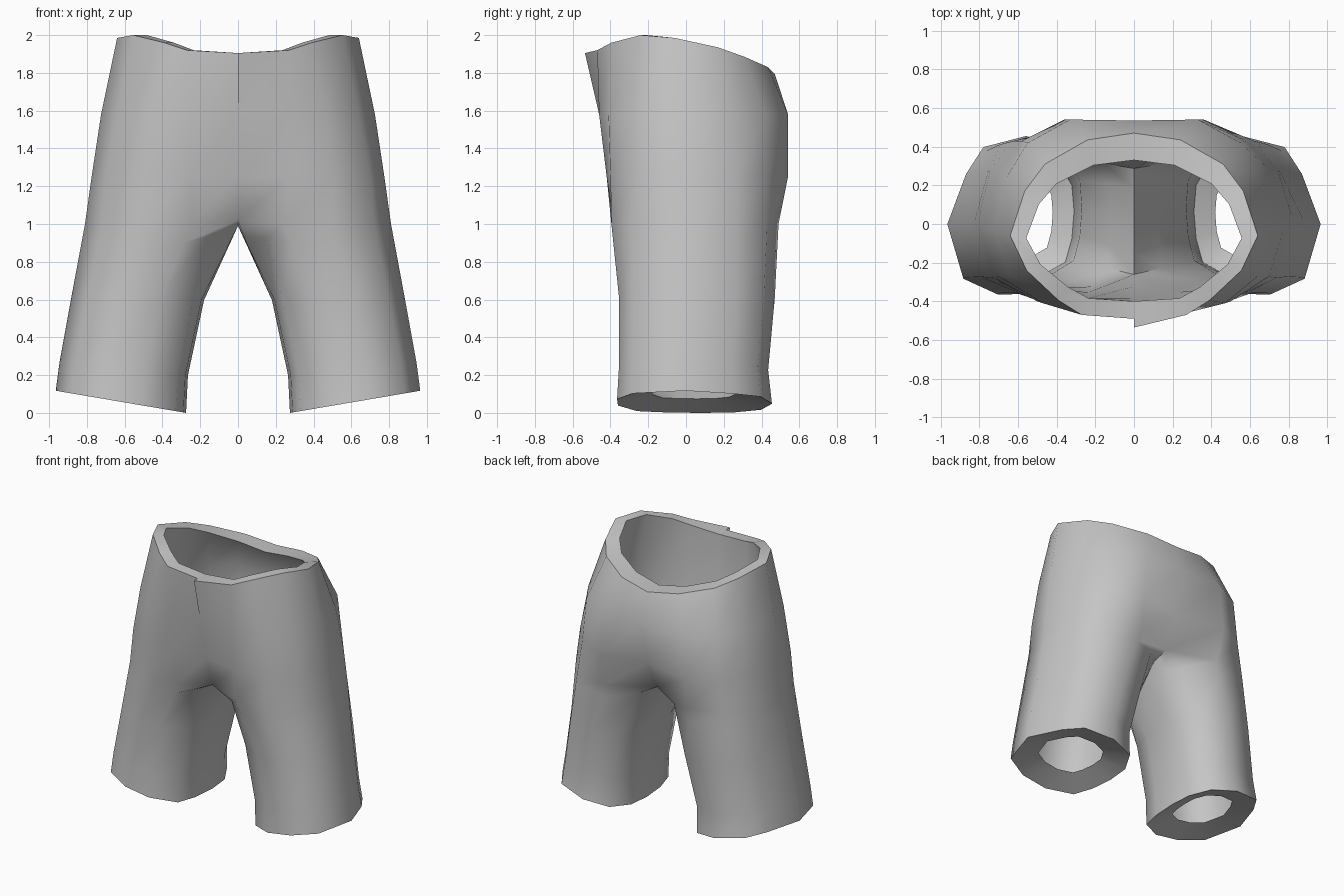
import bpy, bmesh

if "Cube" in bpy.data.objects:
    bpy.data.objects.remove(bpy.data.objects["Cube"])

# Horizontal outline of a leg in a unit box: front centre, round the outside,
# back centre (9 points), then along the inner thigh (3 points)
LEG = [(.08, .13), (.33, .006), (.62, 0), (.88, .10), (1, .445), (.86, .76),
       (.73, .93), (.41, 1), (.14, .93), (.02, .75), (0, .54), (.02, .32)]

# Half outlines of the hips, front centre to back centre
CROTCH = [(0, -.31), (.24, -.385), (.50, -.395), (.72, -.28), (.81, 0),
          (.745, .27), (.62, .43), (.34, .49), (0, .35)]
HIP = [(0, -.385), (.26, -.42), (.50, -.40), (.70, -.27), (.775, -.02),
       (.71, .27), (.58, .43), (.36, .54), (0, .47)]
SEAT = [(0, -.46), (.27, -.46), (.47, -.41), (.64, -.27), (.725, -.03),
        (.66, .24), (.55, .42), (.33, .54), (0, .535)]
WAIST = [(0, -.49), (.27, -.47), (.39, -.395), (.555, -.24), (.64, -.06),
         (.565, .17), (.46, .31), (.24, .435), (0, .47)]
WAIST_Z = [1.905, 1.92, 1.96, 2.0, 1.985, 1.935, 1.885, 1.83, 1.795]


def leg_ring(z, x0, x1, y0, y1, slope):
    """Leg outline fitted to a box, tilted up to the outside."""
    return [(x0 + u * (x1 - x0), y0 + v * (y1 - y0),
             z + slope * (x0 + u * (x1 - x0) - .275)) for u, v in LEG]


def hip_ring(outline, z, kx=1, ky=1, yc=-.02):
    zs = z if isinstance(z, list) else [z] * 9
    return [(x * kx, yc + (y - yc) * ky, h) for (x, y), h in zip(outline, zs)]


def crotch_ring(kx, ky, saddle_z, z=1.0):
    """Hip outline closed along the centre line between the legs."""
    ring = hip_ring(CROTCH, z, kx, ky)
    ring[0] = (0, ring[0][1], saddle_z + .03)
    ring[8] = (0, ring[8][1], saddle_z + .03)
    return ring + [(0, y * ky, saddle_z) for y in (.22, .02, -.18)]


def blend(a, b, t):
    """Ring part of the way from a to b."""
    return [tuple(p + (q - p) * t for p, q in zip(u, v)) for u, v in zip(a, b)]


thigh = leg_ring(.6, .18, .88, -.355, .47, .04)
crotch = crotch_ring(1, 1, .99)
# Fold under the crotch, running from the centre out to each leg
fold = blend(thigh, crotch, .75)
fold[0], fold[8] = (.16, -.305, .935), (.15, .36, .935)

outer = [leg_ring(0, .275, .965, -.365, .455, .17),
         leg_ring(.2, .265, .945, -.355, .435, .10),
         thigh, fold, crotch,
         hip_ring(HIP, 1.25), hip_ring(SEAT, 1.58), hip_ring(WAIST, WAIST_Z)]

# The lining starts at a turned-in lip at the cuff
thigh_in = leg_ring(.6, .27, .80, -.275, .39, .04)
crotch_in = crotch_ring(.89, .83, 1.10, 1.06)
inner = [leg_ring(.05, .42, .80, -.18, .26, .17),
         leg_ring(.12, .31, .87, -.28, .36, .10),
         thigh_in, blend(thigh_in, crotch_in, .55), crotch_in,
         hip_ring(HIP, 1.27, .89, .83), hip_ring(SEAT, 1.58, .885, .83),
         hip_ring(WAIST, WAIST_Z, .87, .76, -.112)]


def strip(bm, a, b, flip):
    """Join two rows of points; closed rings have 12 points, hip arcs 9."""
    n = min(len(a), len(b))
    for i in range(n if n == 12 else n - 1):
        j = (i + 1) % n
        face = [a[i], a[j], b[j], b[i]]
        bm.faces.new(face[::-1] if flip else face)


bm = bmesh.new()
for side in (1, -1):
    walls = []
    for rings, inside in ((outer, False), (inner, True)):
        rows = []
        for k, ring in enumerate(rings):
            row = [bm.verts.new((side * x, y, z)) for x, y, z in ring]
            # Overlapping fly edge at the front of one side
            if side == 1 and k == len(rings) - 1 and not inside:
                row[0].co.y -= .045
            rows.append(row)
        for a, b in zip(rows, rows[1:]):
            strip(bm, a, b, (side < 0) != inside)
        walls.append(rows)
    # Lip at the cuff and flat rim at the waist
    strip(bm, walls[0][0], walls[1][0], side > 0)
    strip(bm, walls[0][-1], walls[1][-1], side < 0)
bmesh.ops.remove_doubles(bm, verts=bm.verts, dist=.0005)

mesh = bpy.data.meshes.new("shorts")
bm.to_mesh(mesh)
bm.free()
shorts = bpy.data.objects.new("shorts", mesh)
bpy.context.collection.objects.link(shorts)

# Plain grey cloth
cloth = bpy.data.materials.new("grey cloth")
cloth.diffuse_color = (.56, .56, .56, 1)
cloth.use_nodes = True
cloth.node_tree.nodes["Principled BSDF"].inputs["Base Color"].default_value = cloth.diffuse_color
mesh.materials.append(cloth)

bpy.context.view_layer.objects.active = shorts
shorts.select_set(True)
bpy.ops.object.shade_smooth_by_angle(angle=.87)
